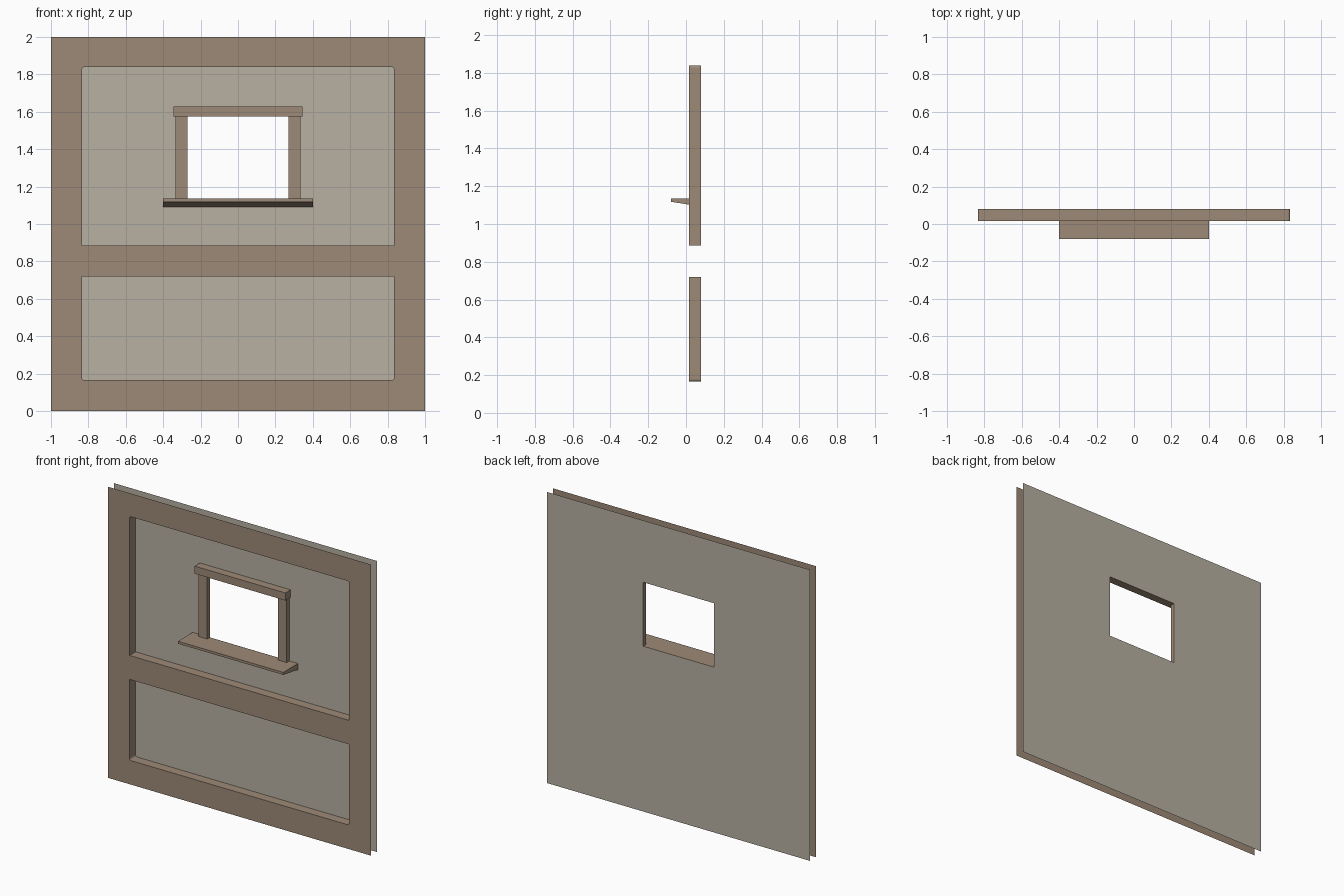
import bpy, bmesh
from math import sin, cos, pi
from mathutils import Vector

cube = bpy.data.objects.get("Cube")
if cube:
    bpy.data.objects.remove(cube, do_unlink=True)


def material(name, rgb):
    m = bpy.data.materials.new(name)
    m.use_nodes = True
    m.diffuse_color = (*rgb, 1)
    m.node_tree.nodes["Principled BSDF"].inputs["Base Color"].default_value = (*rgb, 1)
    return m


timber = material("brown timber", (0.34, 0.255, 0.185))
plaster = material("pale plaster", (0.48, 0.44, 0.36))

FRONT, BACK = 0.015, 0.08
INNER, LOW, HIGH = 0.835, 0.165, 1.84
RAIL_LOW, RAIL_HIGH = 0.72, 0.885
ROUND = 0.015


def finish(name, bm, mat):
    mesh = bpy.data.meshes.new(name)
    bm.to_mesh(mesh)
    bm.free()
    mesh.materials.append(mat)
    obj = bpy.data.objects.new(name, mesh)
    bpy.context.collection.objects.link(obj)
    return obj


def rectangle(x, low, high):
    return [(-x, low), (x, low), (x, high), (-x, high)]


def holed_sheet(name, outer, hole, y, mat):
    """Flat upright sheet facing the front, with one opening."""
    bm = bmesh.new()
    edges = []
    for loop in (outer, hole):
        vs = [bm.verts.new((x, y, z)) for x, z in loop]
        edges += [bm.edges.new((a, b)) for a, b in zip(vs, vs[1:] + vs[:1])]
    bmesh.ops.triangle_fill(bm, edges=edges, use_beauty=True, normal=Vector((0, -1, 0)))
    for f in bm.faces:
        f.normal_update()
        if f.normal.y > 0:
            f.normal_flip()
    bmesh.ops.dissolve_limit(bm, angle_limit=0.01, verts=bm.verts, edges=bm.edges)
    return finish(name, bm, mat)


def strip(name, path, mat):
    """Sweep an x-z path from the front plane to the back plane."""
    bm = bmesh.new()
    rows = [[bm.verts.new((x, y, z)) for y in (FRONT, BACK)] for x, z in path]
    for a, b in zip(rows, rows[1:]):
        bm.faces.new((a[0], a[1], b[1], b[0]))
    return finish(name, bm, mat)


def box(name, x0, x1, y0, y1, z0, z1, mat, front_drop=0):
    """Box whose underside rises by front_drop toward the front."""
    bm = bmesh.new()
    bmesh.ops.create_cube(bm, size=1)
    for v in bm.verts:
        at_front, at_bottom = v.co.y < 0, v.co.z < 0
        v.co = (x0 if v.co.x < 0 else x1, y0 if at_front else y1, z0 if at_bottom else z1)
        if at_front and at_bottom:
            v.co.z += front_drop
    return finish(name, bm, mat)


def rounded_u(start, end):
    """U-shaped path, left to right, with rounded corners at height end."""
    s = 1 if end > start else -1
    path = [(-INNER, start)]
    for side in (-1, 1):
        for i in range(5):
            a = pi / 8 * (i if side < 0 else 4 - i)
            path.append((side * (INNER - ROUND + ROUND * cos(a)),
                         end - s * ROUND + s * ROUND * sin(a)))
    return path + [(INNER, start)]


# Wall panel with window opening
holed_sheet("wall_panel", rectangle(1, 0, 2), rectangle(0.27, 1.135, 1.575), BACK, plaster)

# Border frame and its inner returns
lower, upper = rounded_u(RAIL_LOW, LOW), rounded_u(RAIL_HIGH, HIGH)
holed_sheet("border_frame", rectangle(1, 0, 2), lower + upper[::-1], FRONT, timber)
strip("lower_frame_return", lower[::-1], timber)
strip("upper_frame_return", upper, timber)

# Cross rail, open at its ends
bm = bmesh.new()
section = [(BACK, RAIL_LOW), (FRONT, RAIL_LOW), (FRONT, RAIL_HIGH), (BACK, RAIL_HIGH)]
rows = [[bm.verts.new((x, y, z)) for x in (-INNER, INNER)] for y, z in section]
for a, b in zip(rows, rows[1:]):
    bm.faces.new((a[0], a[1], b[1], b[0]))
finish("cross_rail", bm, timber)

# Window trim
inside = BACK - 0.001
for side, s in (("left", 1), ("right", -1)):
    x0, x1 = sorted((s * 0.27, s * 0.335))
    box(side + "_window_post", x0, x1, 0.05, inside, 1.13, 1.575, timber)
box("window_lintel", -0.345, 0.345, 0.022, inside, 1.575, 1.627, timber)
box("window_sill", -0.4, 0.4, -0.08, inside, 1.092, 1.135, timber, front_drop=0.026)
